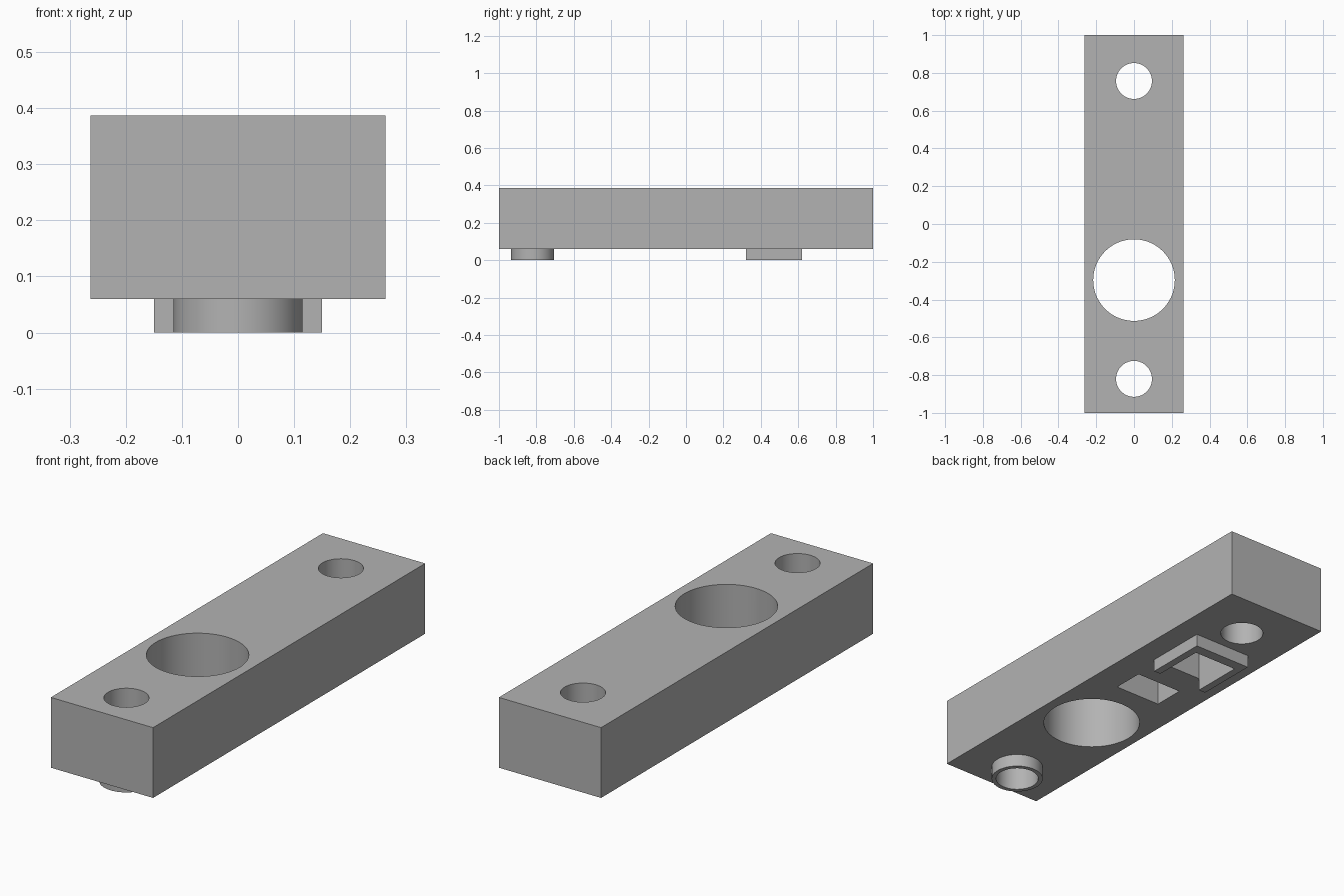
import bpy

default = bpy.data.objects.get("Cube")
if default:
    bpy.data.objects.remove(default, do_unlink=True)

grey = bpy.data.materials.new("plain_grey")
grey.use_nodes = True
COLOUR = (0.45, 0.45, 0.45, 1)
grey.diffuse_color = COLOUR
grey.node_tree.nodes["Principled BSDF"].inputs["Base Color"].default_value = COLOUR

BASE, TOP = 0.06, 0.387      # underside and top of the block
HOLE = 0.095                 # radius of the screw holes


def finish(name):
    obj = bpy.context.object
    obj.name = name
    obj.data.materials.append(grey)
    return obj


def box(name, x, y0, y1, z0, z1):
    """Box centred on x = 0 with half width x."""
    bpy.ops.mesh.primitive_cube_add(size=1, location=(0, (y0 + y1) / 2, (z0 + z1) / 2))
    bpy.context.object.scale = (2 * x, y1 - y0, z1 - z0)
    bpy.ops.object.transform_apply(location=True, rotation=False, scale=True)
    return finish(name)


def cylinder(name, radius, y, z0, z1):
    bpy.ops.mesh.primitive_cylinder_add(vertices=72, radius=radius, depth=z1 - z0,
                                        location=(0, y, (z0 + z1) / 2))
    bpy.ops.object.transform_apply(location=True, rotation=False, scale=True)
    return finish(name)


def cut(target, cutters):
    """Subtract each cutter from the target, then shade the curved walls."""
    bpy.ops.object.select_all(action="DESELECT")
    target.select_set(True)
    bpy.context.view_layer.objects.active = target
    for cutter in cutters:
        cutter.hide_render = True
        mod = target.modifiers.new("cut", "BOOLEAN")
        mod.operation, mod.solver, mod.object = "DIFFERENCE", "EXACT", cutter
        bpy.ops.object.modifier_apply(modifier=mod.name)
        bpy.data.objects.remove(cutter, do_unlink=True)
    bpy.ops.object.shade_smooth_by_angle()


# Main block with through holes and two blind slots underneath
block = box("block", 0.263, -1, 1, BASE, TOP)
cut(block, [
    cylinder("front_hole", HOLE, -0.82, -0.1, 0.5),
    cylinder("back_hole", HOLE, 0.757, -0.1, 0.5),
    cylinder("large_hole", 0.216, -0.297, -0.1, 0.5),
    box("middle_slot", 0.12, 0.025, 0.175, -0.1, 0.26),
    box("back_slot", 0.114, 0.32, 0.57, -0.1, 0.26),
])

# Locating ring around the front hole
ring = cylinder("locating_ring", 0.115, -0.82, 0, BASE)
cut(ring, [cylinder("ring_bore", HOLE, -0.82, -0.1, 0.5)])

# U-shaped rim around the back slot, open toward the front
rim = box("slot_rim", 0.15, 0.32, 0.62, 0, BASE)
cut(rim, [box("rim_opening", 0.114, 0.2, 0.57, -0.1, 0.5)])
